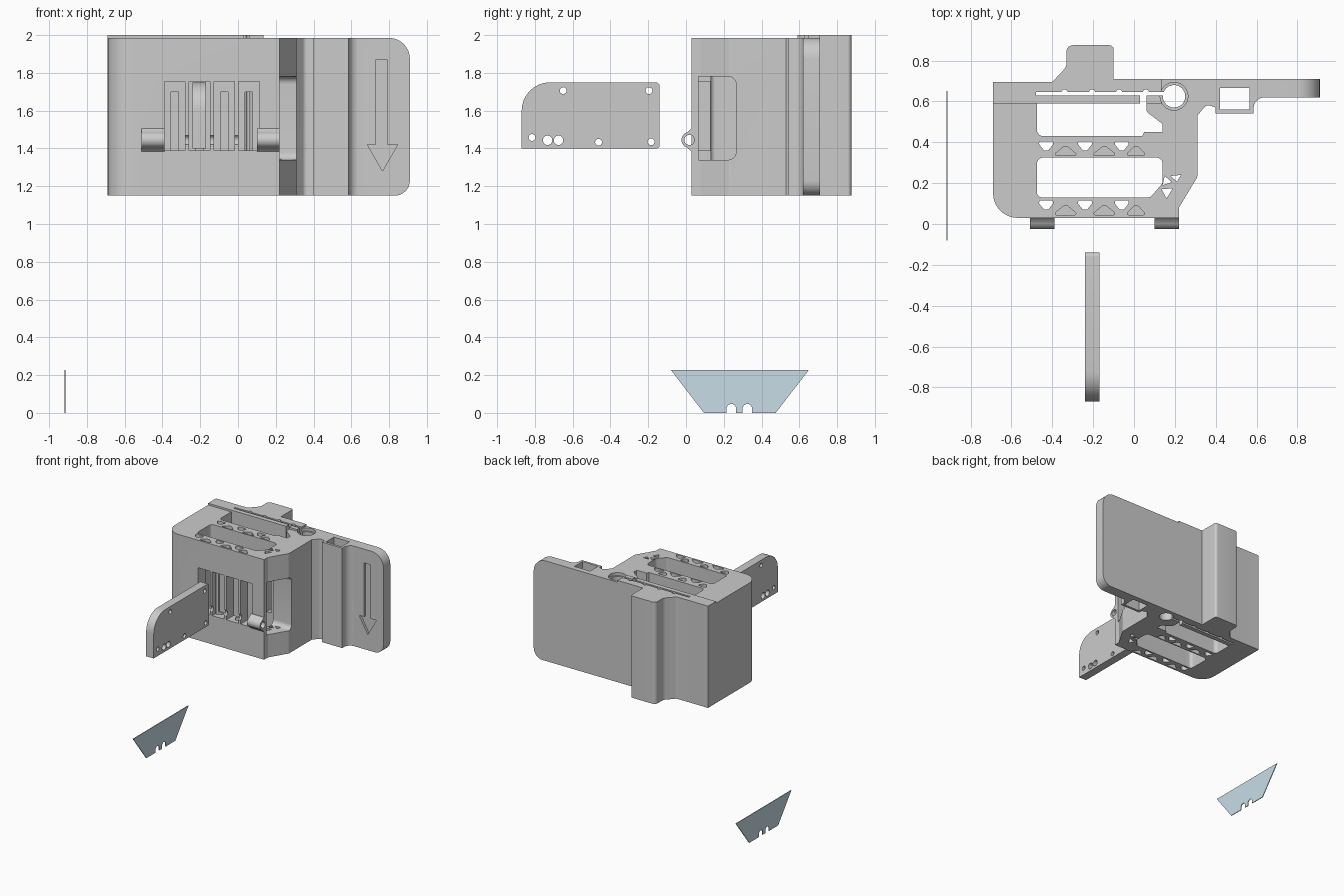
import bpy, bmesh, math
from mathutils import Vector

if "Cube" in bpy.data.objects:
    bpy.data.objects.remove(bpy.data.objects["Cube"])


def rounded(pts, seg=8):
    """Turn (a, b[, radius]) corners into a filleted outline."""
    out = []
    n = len(pts)
    for i, p in enumerate(pts):
        c = Vector(p[:2])
        r = p[2] if len(p) > 2 else 0
        if r == 0:
            out.append(c)
            continue
        u = (Vector(pts[i - 1][:2]) - c).normalized()
        v = (Vector(pts[(i + 1) % n][:2]) - c).normalized()
        half = u.angle(v) / 2
        d = r / math.tan(half)
        o = c + (u + v).normalized() * (r / math.sin(half))
        s, e = c + u * d - o, c + v * d - o
        a0 = math.atan2(s.y, s.x)
        da = (math.atan2(e.y, e.x) - a0 + math.pi) % (2 * math.pi) - math.pi
        for k in range(seg + 1):
            a = a0 + da * k / seg
            out.append(o + Vector((math.cos(a), math.sin(a))) * r)
    return out


def circle(a, b, r, n=32):
    return [(a + r * math.cos(2 * math.pi * k / n), b + r * math.sin(2 * math.pi * k / n)) for k in range(n)]


def rect(a0, b0, a1, b1, r=0):
    return [(a0, b0, r), (a1, b0, r), (a1, b1, r), (a0, b1, r)]


def prism(name, pts, lo, hi, axis='z'):
    """Extrude an outline along an axis: z uses (x,y), y uses (x,z), x uses (y,z)."""
    place = {'z': lambda p, h: (p[0], p[1], h),
             'y': lambda p, h: (p[0], h, p[1]),
             'x': lambda p, h: (h, p[0], p[1])}[axis]
    ring = rounded(pts)
    bm = bmesh.new()
    low = [bm.verts.new(place(p, lo)) for p in ring]
    high = [bm.verts.new(place(p, hi)) for p in ring]
    n = len(ring)
    bm.faces.new(low)
    bm.faces.new(high)
    for i in range(n):
        j = (i + 1) % n
        bm.faces.new((low[i], low[j], high[j], high[i]))
    bmesh.ops.recalc_face_normals(bm, faces=bm.faces)
    me = bpy.data.meshes.new(name)
    bm.to_mesh(me)
    bm.free()
    ob = bpy.data.objects.new(name, me)
    bpy.context.collection.objects.link(ob)
    return ob


def cut(ob, pts, lo, hi, axis='z', op='DIFFERENCE'):
    tool = prism("cutter", pts, lo, hi, axis)
    tool.hide_render = True
    mod = ob.modifiers.new("cut", 'BOOLEAN')
    mod.operation, mod.solver, mod.object = op, 'EXACT', tool
    bpy.context.view_layer.objects.active = ob
    bpy.ops.object.modifier_apply(modifier=mod.name)
    bpy.data.objects.remove(tool)


def smooth(ob):
    bpy.ops.object.select_all(action='DESELECT')
    ob.select_set(True)
    bpy.context.view_layer.objects.active = ob
    bpy.ops.object.shade_smooth_by_angle(angle=math.radians(28))


Z0, Z1 = 1.15, 2.0

# Holder body: plan outline, back tab, side wing
body = prism("holder_body", [
    (-.69, .03, .12), (.22, .03), (.22, .08), (.31, .23, .03), (.31, .53), (.355, .585, .025),
    (.40, .57), (.40, .54), (.585, .54), (.585, .62, .055), (.91, .62), (.91, .71),
    (-.10, .71), (-.10, .875, .02), (-.33, .875, .03), (-.33, .77, .05), (-.40, .695, .02),
    (-.69, .695)], Z0, Z1)

# Rounded wing corners and the slightly taller rear strip
cut(body, [(-1, Z0), (.91, Z0, .08), (.91, 1.985, .11), (.135, 1.985), (.135, 2.05), (-1, 2.05)],
    -.5, 1.5, 'y', 'INTERSECT')
cut(body, rect(-1, -.5, .3, .59), 1.985, 2.2)

# Vertical pockets, clamp slot, cylinder hole and square hole
cut(body, [(-.475, .43, .03), (.04, .43), (.05, .45), (.14, .45), (.14, .49, .015), (.06, .55, .03),
           (.06, .636), (.03, .636), (.03, .59), (-.475, .59)], 1, 2.2)
cut(body, [(-.475, .13, .025), (.08, .13, .03), (.14, .2, .03), (.14, .325, .03), (-.475, .325, .03)], 1, 2.2)
cut(body, rect(-.48, .628, .20, .645), 1, 2.2)
for x in (-.34, -.205, -.073, .058):
    cut(body, circle(x, .644, .015, 16), 1, 2.2)
cut(body, circle(.196, .625, .055), 1, 2.2)
cut(body, circle(.196, .625, .068), 1.96, 2.2)
cut(body, rect(.42, .56, .565, .665), 1, 2.2)

# Truss holes in both cross walls: through ones and blind ones
for y in (.335, .045):
    for x in (-.43, -.24, -.06):
        cut(body, [(x - .034, y + .07, .008), (x - .034, y + .055, .006), (x - .01, y + .025, .008),
                   (x + .01, y + .025, .008), (x + .034, y + .055, .006), (x + .034, y + .07, .008)], 1, 2.2)
    for x in (-.335, -.145, .01):
        w = .05 if x < 0 else .042
        tri = [(x - w, y, .006), (x + w, y, .006), (x + w, y + .01, .004), (x + .01, y + .043, .008),
               (x - .01, y + .043, .008), (x - w, y + .01, .004)]
        cut(body, tri, 1.765, 2.2)
        cut(body, tri, 1, 1.38)
for tri in ([(.14, .19), (.185, .205), (.15, .235)], [(.18, .235), (.23, .24), (.21, .207)],
            [(.135, .17), (.19, .175), (.16, .125)]):
    cut(body, tri, 1, 2.2)

# Four front slots with narrower guides in the second wall
for i in range(4):
    x = -.335 + i * .131
    cut(body, rect(x - .055, 1.39, x + .055, 1.755), -.1, .2, 'y')
    cut(body, rect(x - .02, 1.39, x + .02, 1.70), .25, .5, 'y')

# Side window
cut(body, [(.065, 1.34), (.265, 1.34, .04), (.265, 1.78, .04), (.065, 1.78)], .08, .5, 'x')

# Recessed arrow on the wing
cut(body, [(.73, 1.87), (.79, 1.87), (.79, 1.42), (.845, 1.42), (.765, 1.28), (.685, 1.42), (.73, 1.42)],
    .5, .64, 'y')

# Pin channel through the front wall and hinge knuckles
pin = circle(.018, 1.445, .027)
cut(body, pin, -.51, .3, 'x')
arc = [(.018 + .042 * math.cos(math.radians(a)), 1.445 + .042 * math.sin(math.radians(a)))
       for a in range(255, 104, -10)]
for name, x0 in (("left_knuckle", -.51), ("right_knuckle", .10)):
    k = prism(name, [(.05, 1.385), (.026, 1.385)] + arc + [(.026, 1.505), (.05, 1.505)], x0, x0 + .12, 'x')
    cut(k, pin, -1, 1, 'x')
    smooth(k)
smooth(body)

# Blade carrier plate with its holes
plate = prism("carrier_plate", [(-.87, 1.40), (-.14, 1.40, .015), (-.14, 1.75, .02), (-.87, 1.75, .15)],
              -.24, -.17, 'x')
for y, z, r in ((-.65, 1.706, .018), (-.196, 1.706, .018), (-.815, 1.458, .018), (-.733, 1.443, .025),
                (-.675, 1.443, .025), (-.463, 1.433, .018), (-.185, 1.435, .018)):
    cut(plate, circle(y, z, r, 24), -.4, 0, 'x')
smooth(plate)

# Trapezoid blade with two notches
blade = prism("blade", [(.095, 0), (.215, 0), (.215, .047, .0245), (.265, .047, .0245), (.265, 0),
                        (.30, 0), (.30, .047, .0245), (.35, .047, .0245), (.35, 0),
                        (.475, 0), (.65, .227), (-.08, .227)], -.918, -.912, 'x')
steel = bpy.data.materials.new("blade_steel")
steel.diffuse_color = (.58, .72, .80, 1)
steel.use_nodes = True
steel.node_tree.nodes["Principled BSDF"].inputs["Base Color"].default_value = steel.diffuse_color
blade.data.materials.append(steel)
smooth(blade)
